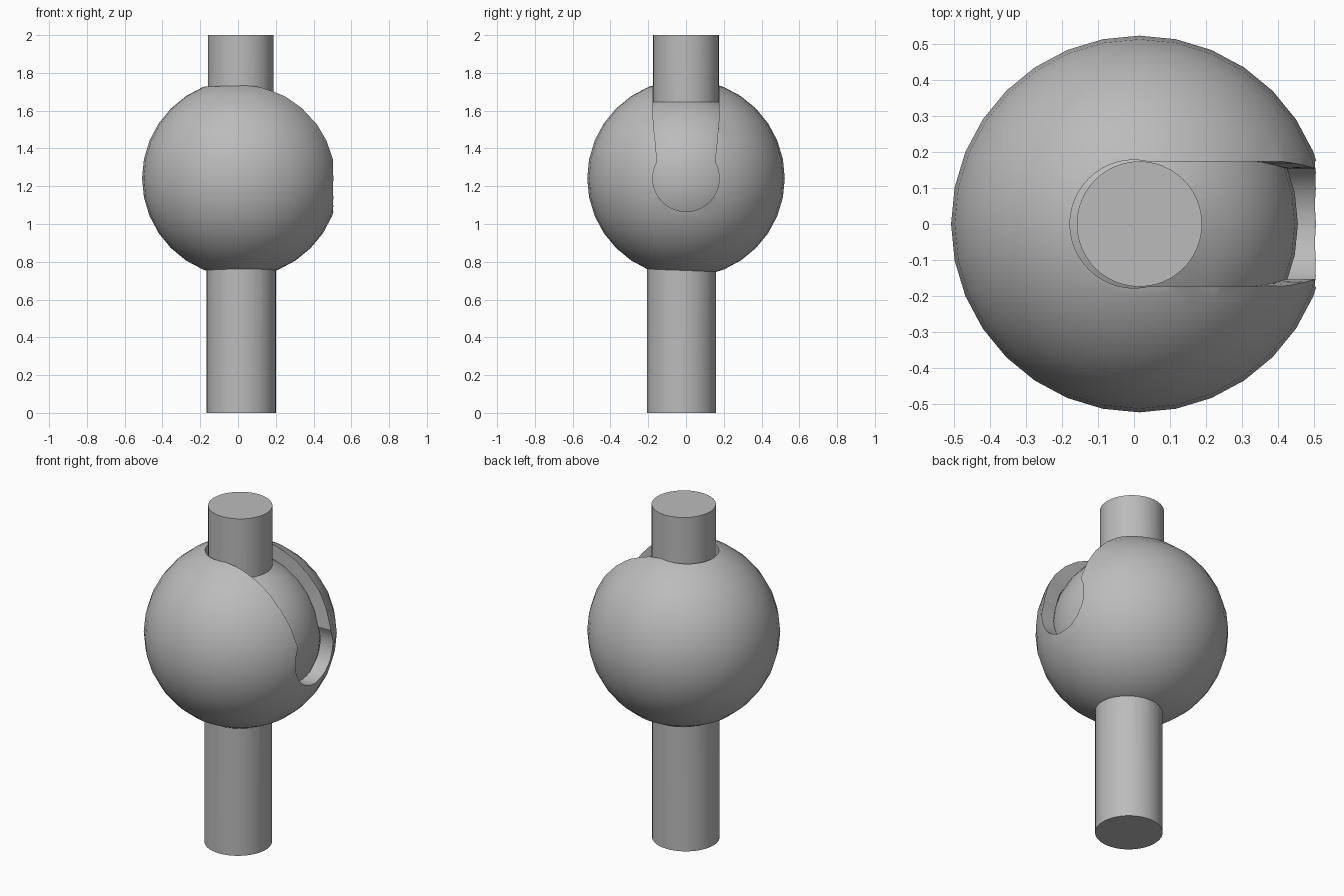
import bpy, bmesh
from math import sin, cos, radians
from mathutils import Matrix, Vector

if "Cube" in bpy.data.objects:
    bpy.data.objects.remove(bpy.data.objects["Cube"], do_unlink=True)

CENTRE = Vector((0.015, 0, 1.242))
R_SHELL, R_BALL, R_PIN = 0.523, 0.44, 0.174

grey = bpy.data.materials.new("satin grey")
grey.use_nodes = True
grey.diffuse_color = (0.5, 0.5, 0.5, 1)
grey.node_tree.nodes["Principled BSDF"].inputs["Base Color"].default_value = (0.5, 0.5, 0.5, 1)


def finish(name, bm):
    bmesh.ops.recalc_face_normals(bm, faces=bm.faces)
    mesh = bpy.data.meshes.new(name)
    bm.to_mesh(mesh)
    bm.free()
    mesh.materials.append(grey)
    obj = bpy.data.objects.new(name, mesh)
    bpy.context.collection.objects.link(obj)
    return obj


def sphere(name, radius):
    bm = bmesh.new()
    bmesh.ops.create_uvsphere(bm, u_segments=32, v_segments=16, radius=radius,
                              matrix=Matrix.Translation(CENTRE))
    return finish(name, bm)


def rod(name, start, end, radius):
    start, end = Vector(start), Vector(end)
    axis = end - start
    turn = axis.to_track_quat('Z', 'Y').to_matrix().to_4x4()
    bm = bmesh.new()
    bmesh.ops.create_cone(bm, cap_ends=True, segments=48, radius1=radius, radius2=radius,
                          depth=axis.length, matrix=Matrix.Translation((start + end) / 2) @ turn)
    return finish(name, bm)


def arc_slot(name, inner, outer):
    """Curved groove from the left side of the ball up to its top, narrowing downwards."""
    bm = bmesh.new()
    rings = []
    for deg in range(0, 91, 5):
        half = 0.153 + 0.021 * min(max((deg - 10) / 27, 0), 1)
        a = radians(deg)
        rings.append([bm.verts.new(CENTRE + Vector((r * cos(a), y, r * sin(a))))
                      for r, y in ((inner, -half), (outer, -half), (outer, half), (inner, half))])
    for a, b in zip(rings, rings[1:]):
        for i in range(4):
            j = (i + 1) % 4
            bm.faces.new((a[i], a[j], b[j], b[i]))
    bm.faces.new(rings[0])
    bm.faces.new(rings[-1])
    return finish(name, bm)


def combine(target, tool, operation):
    mod = target.modifiers.new(operation.lower(), 'BOOLEAN')
    mod.operation, mod.object, mod.solver = operation, tool, 'EXACT'
    bpy.context.view_layer.objects.active = target
    bpy.ops.object.modifier_apply(modifier=mod.name)
    bpy.data.objects.remove(tool, do_unlink=True)


def smooth(obj):
    bpy.ops.object.select_all(action='DESELECT')
    obj.select_set(True)
    bpy.context.view_layer.objects.active = obj
    bpy.ops.object.shade_smooth_by_angle(angle=radians(30))


# Socket shell: hollow ball on a post, with a pin hole, side hole and joining slot
socket = sphere("socket_shell", R_SHELL)
combine(socket, rod("post", (0.017, -0.023, 0), (0.017, -0.023, 0.78), 0.183), 'UNION')
combine(socket, sphere("cavity", R_BALL + 0.003), 'DIFFERENCE')
combine(socket, rod("pin_hole", (0.0, 0, 1.4), (0.0, 0, 1.9), 0.178), 'DIFFERENCE')
combine(socket, rod("side_hole", CENTRE + Vector((0.2, 0, 0)), CENTRE + Vector((0.7, 0, 0)), 0.176),
        'DIFFERENCE')
combine(socket, arc_slot("slot", 0.3, 0.7), 'DIFFERENCE')
smooth(socket)

# Inner ball with its upright pin
ball = sphere("ball_and_pin", R_BALL)
combine(ball, rod("pin", (0.015, 0, 1.4), (0.015, 0, 2), R_PIN), 'UNION')
smooth(ball)
